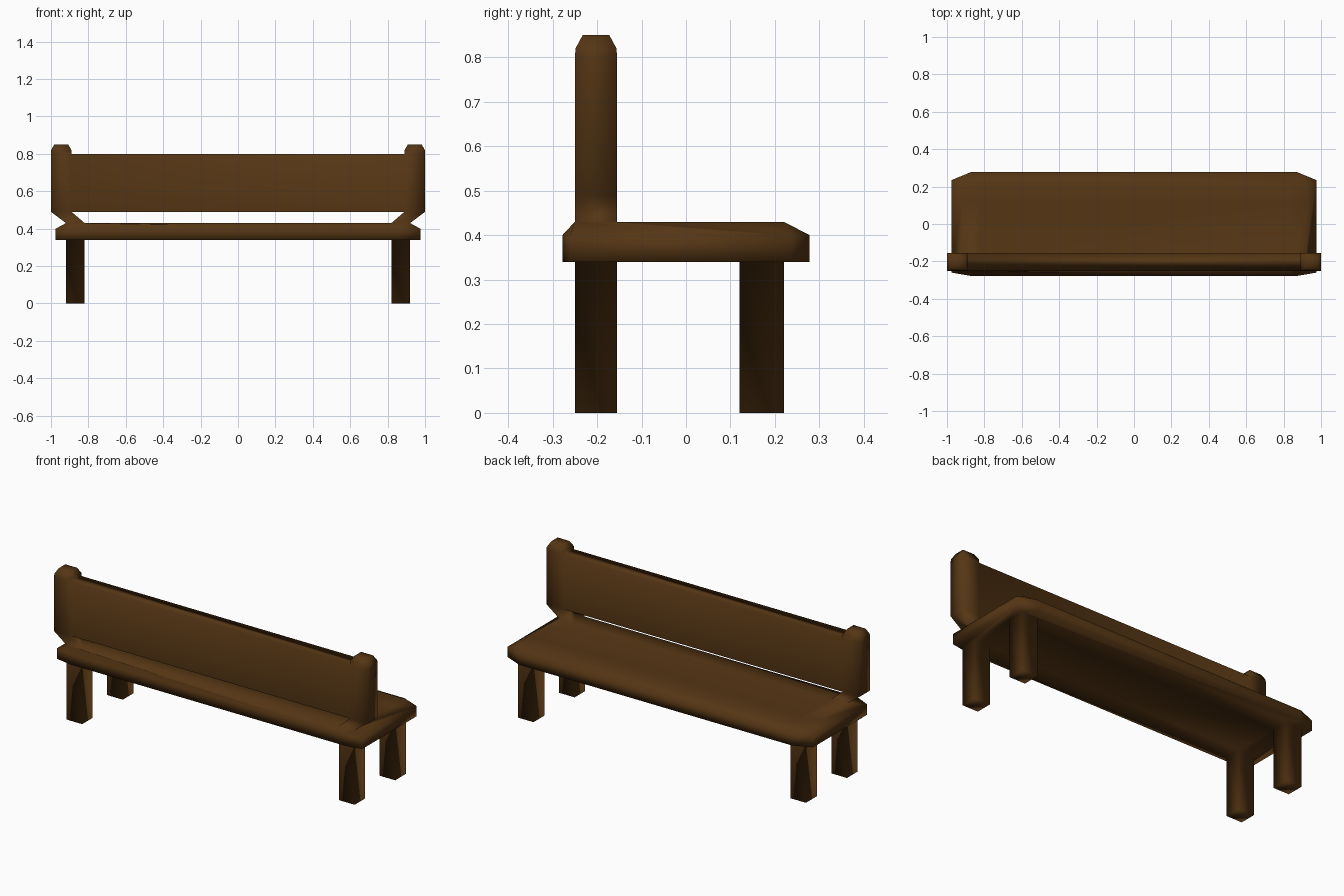
import bpy, bmesh
from mathutils import Vector

cube = bpy.data.objects.get("Cube")
if cube:
    bpy.data.objects.remove(cube, do_unlink=True)

wood = bpy.data.materials.new("dark_brown_wood")
wood.use_nodes = True
colour = (0.09, 0.036, 0.007, 1)
wood.diffuse_color = colour
bsdf = next(n for n in wood.node_tree.nodes if n.type == 'BSDF_PRINCIPLED')
bsdf.inputs["Base Color"].default_value = colour
bsdf.inputs["Roughness"].default_value = 0.8

bm = bmesh.new()

# Seat outline with cut corners, and the rectangle that holds legs and posts
OUTLINE = [(-0.975, -0.26), (-0.87, -0.278), (0.87, -0.278), (0.975, -0.26),
           (0.975, 0.235), (0.87, 0.278), (-0.87, 0.278), (-0.975, 0.235)]
INNER = [(-0.92, -0.25), (0.92, -0.25), (0.92, 0.22), (-0.92, 0.22)]


def deck(rim_z, flat_z):
    """One side of the seat: sloping rim around a flat face cut into cells."""
    rim = [bm.verts.new((x, y, rim_z)) for x, y in OUTLINE]
    flat = [bm.verts.new((x, y, flat_z)) for x, y in INNER]
    for i in range(4):
        j = (i + 1) % 4
        bm.faces.new((rim[2 * i], rim[2 * i + 1], flat[i]))
        bm.faces.new((rim[2 * i + 1], rim[2 * j], flat[j], flat[i]))
    cells = [bm.faces.new(flat)]
    for co, no in (((-0.82, 0, 0), (1, 0, 0)), ((0.82, 0, 0), (1, 0, 0)),
                   ((0, -0.155, 0), (0, 1, 0)), ((0, 0.12, 0), (0, 1, 0))):
        geom = cells + list({e for f in cells for e in f.edges}) \
            + list({v for f in cells for v in f.verts})
        cut = bmesh.ops.bisect_plane(bm, geom=geom, plane_co=co, plane_no=no)
        cells = [g for g in cut["geom"] if isinstance(g, bmesh.types.BMFace)]
    return rim, cells


def pull(face, z, shift=0.0, scale=(1, 1)):
    """Extrude a face to height z, shifting it in x and scaling about its centre."""
    new = bmesh.ops.extrude_face_region(bm, geom=[face])["geom"]
    cap = next(g for g in new if isinstance(g, bmesh.types.BMFace))
    if face.is_valid:
        bm.faces.remove(face)
    c = cap.calc_center_median()
    for v in cap.verts:
        v.co = Vector((c.x + shift + (v.co.x - c.x) * scale[0],
                       c.y + (v.co.y - c.y) * scale[1], z))
    return cap


# Seat slab
top_rim, top_cells = deck(0.40, 0.43)
low_rim, low_cells = deck(0.34, 0.34)
for i in range(8):
    j = (i + 1) % 8
    bm.faces.new((low_rim[i], low_rim[j], top_rim[j], top_rim[i]))


def corners(cells):
    found = []
    for f in cells:
        c = f.calc_center_median()
        if abs(c.x) > 0.82 and (c.y < -0.155 or c.y > 0.12):
            found.append((f, c.copy()))
    return found


# Legs
for face, centre in corners(low_cells):
    pull(face, 0)

# Posts: splayed foot, straight shaft, chamfered cap
for face, centre in corners(top_cells):
    if centre.y < 0:
        side = 1 if centre.x > 0 else -1
        cap = pull(face, 0.49, side * 0.075, (1.1, 1))
        cap = pull(cap, 0.80)
        cap = pull(cap, 0.82, 0, (0.98, 0.97))
        pull(cap, 0.85, 0, (0.7, 0.65))

# Backrest panel joins the inner faces of the two posts
ends = []
for f in bm.faces:
    c = f.calc_center_median()
    if 0.88 < abs(c.x) < 0.9 and 0.6 < c.z < 0.7:
        ends.append(f)
loops = [e for f in ends for e in f.edges]
bmesh.ops.delete(bm, geom=ends, context='FACES_ONLY')
bmesh.ops.bridge_loops(bm, edges=loops)

bmesh.ops.recalc_face_normals(bm, faces=bm.faces)
for f in bm.faces:
    f.smooth = True

mesh = bpy.data.meshes.new("bench")
bm.to_mesh(mesh)
bm.free()
mesh.materials.append(wood)
bench = bpy.data.objects.new("bench", mesh)
bpy.context.collection.objects.link(bench)
